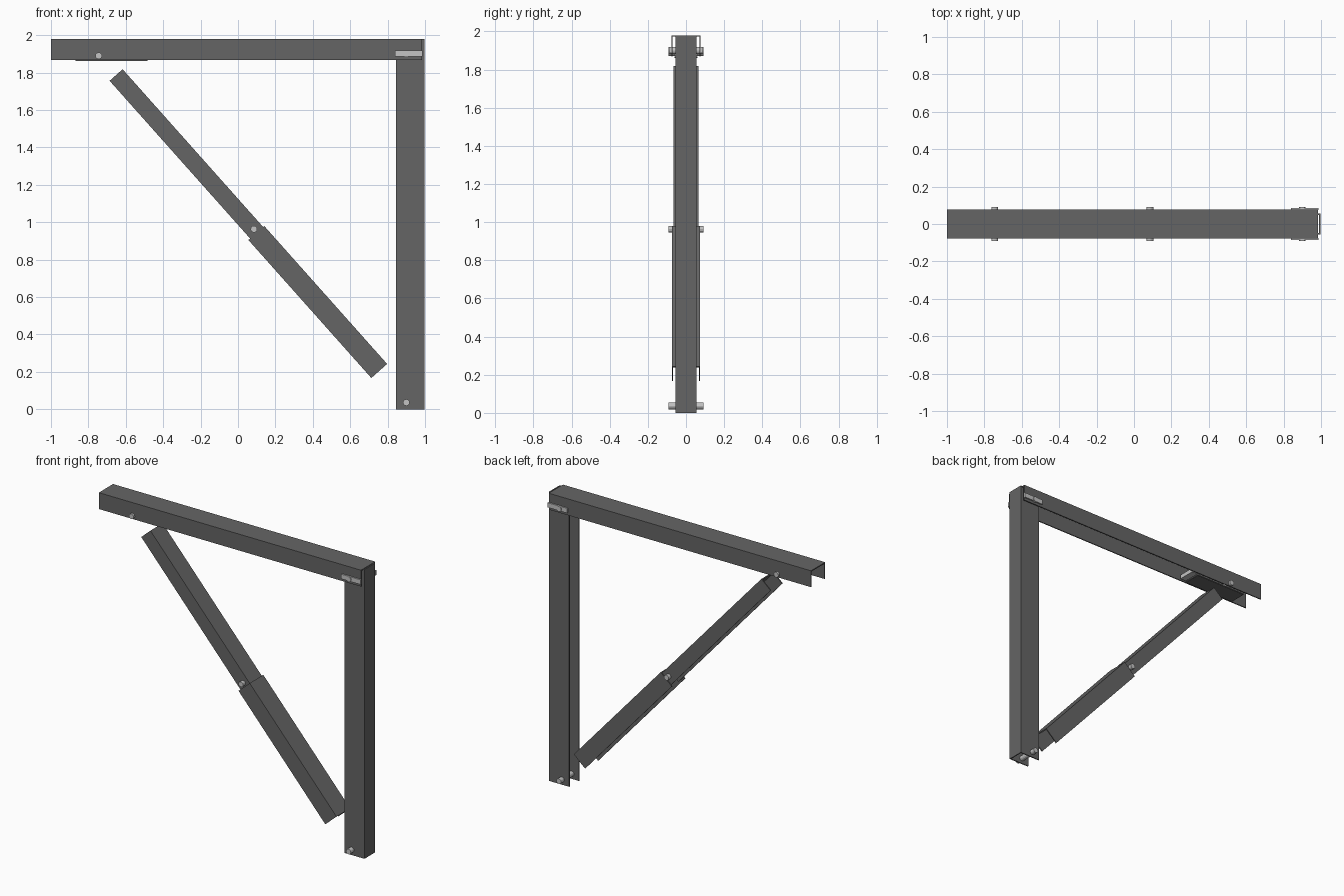
import bpy, bmesh, math
from mathutils import Matrix, Vector

cube = bpy.data.objects.get("Cube")
if cube:
    bpy.data.objects.remove(cube)


def material(name, value):
    m = bpy.data.materials.new(name)
    m.use_nodes = True
    colour = (value, value, value, 1)
    m.diffuse_color = colour
    m.node_tree.nodes["Principled BSDF"].inputs["Base Color"].default_value = colour
    return m


dark_steel = material("dark_steel", 0.13)
bright_steel = material("bright_steel", 0.55)


def finish(name, bm, mat):
    bmesh.ops.recalc_face_normals(bm, faces=bm.faces)
    mesh = bpy.data.meshes.new(name)
    bm.to_mesh(mesh)
    bm.free()
    mesh.materials.append(mat)
    obj = bpy.data.objects.new(name, mesh)
    bpy.context.collection.objects.link(obj)
    return obj


def channel(name, start, length, half, depth, angle=0.0, wall=0.007):
    """U channel: web on top, running along local x, tilted about y."""
    inner = half - wall
    profile = [(-half, -depth), (-half, 0), (half, 0), (half, -depth),
               (inner, -depth), (inner, -wall), (-inner, -wall), (-inner, -depth)]
    bm = bmesh.new()
    face = bm.faces.new([bm.verts.new((0, y, z)) for y, z in profile])
    new = bmesh.ops.extrude_face_region(bm, geom=[face])["geom"]
    bmesh.ops.translate(bm, vec=(length, 0, 0),
                        verts=[v for v in new if isinstance(v, bmesh.types.BMVert)])
    obj = finish(name, bm, dark_steel)
    obj.location = (start[0], 0, start[1])
    obj.rotation_euler.y = math.radians(angle)
    return obj


def box(name, low, high, mat):
    low, high = Vector(low), Vector(high)
    bm = bmesh.new()
    bmesh.ops.create_cube(bm, size=1, matrix=Matrix.Translation((low + high) / 2)
                          @ Matrix.Diagonal((*(high - low), 1)))
    return finish(name, bm, mat)


def pin(name, x, z, half=0.091, radius=0.018):
    bm = bmesh.new()
    bmesh.ops.create_cone(bm, cap_ends=True, segments=12, radius1=radius,
                          radius2=radius, depth=2 * half,
                          matrix=Matrix.Translation((x, 0, z))
                          @ Matrix.Rotation(math.pi / 2, 4, "X"))
    return finish(name, bm, bright_steel)


# Folded channels: arm, post and two-piece telescoping brace
channel("top_arm", (-1, 1.98), 1.985, 0.077, 0.112)
channel("post", (0.997, 1.98), 1.98, 0.056, 0.152, 90)
channel("brace_lower", (0.14, 0.98), 0.988, 0.074, 0.113, 48.3)
channel("brace_upper", (-0.617, 1.818), 1.18, 0.066, 0.093, 48.3)

# Pivot pins through the channels
pin("arm_pin", -0.745, 1.89)
pin("brace_pin", 0.085, 0.963)
pin("post_pin", 0.9, 0.036)
pin("hinge_pin", 0.9, 1.9)

# Hinge straps on both sides of the arm
for side, label in ((-1, "front"), (1, "back")):
    ys = sorted((side * 0.076, side * 0.086))
    box("hinge_strap_" + label, (0.84, ys[0], 1.886), (0.987, ys[1], 1.918), bright_steel)

# Slider plate under the arm with its stop
box("slider_plate", (-0.87, -0.06, 1.861), (-0.485, 0.06, 1.868), dark_steel)
box("slider_stop", (-0.485, -0.06, 1.872), (-0.44, 0.06, 1.9), bright_steel)
